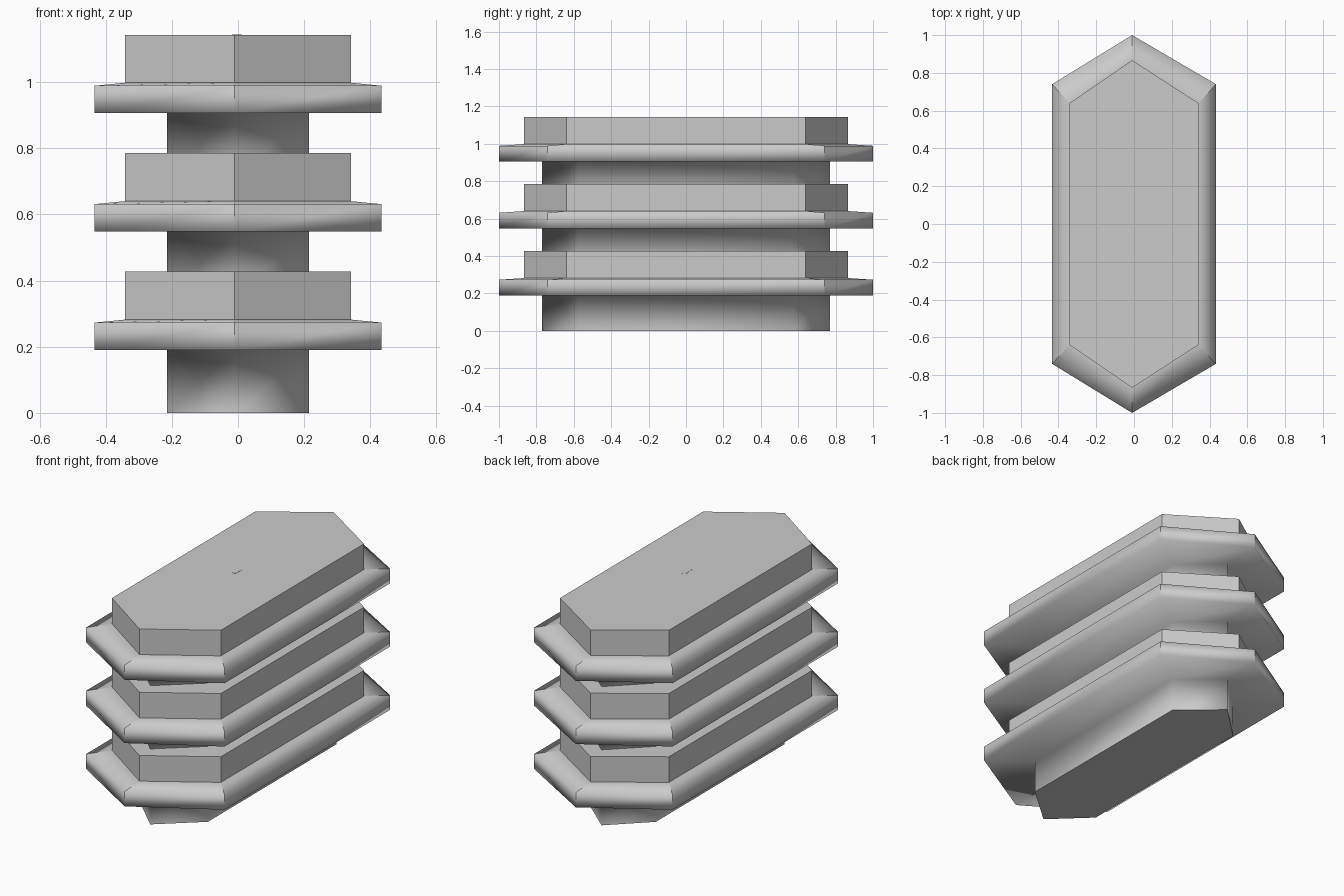
import bpy, bmesh, math

old = bpy.data.objects.get("Cube")
if old:
    bpy.data.objects.remove(old, do_unlink=True)

grey = bpy.data.materials.new("plain grey")
grey.use_nodes = True
colour = (0.6, 0.6, 0.6, 1)
grey.diffuse_color = colour
grey.node_tree.nodes["Principled BSDF"].inputs["Base Color"].default_value = colour

PITCH = 0.358
TOP = 0.427
TIP_X = -0.01


def finish(bm, name):
    bmesh.ops.recalc_face_normals(bm, faces=bm.faces)
    mesh = bpy.data.meshes.new(name)
    bm.to_mesh(mesh)
    bm.free()
    mesh.materials.append(grey)
    obj = bpy.data.objects.new(name, mesh)
    bpy.context.collection.objects.link(obj)
    return obj


def hexagon(bm, width, shoulder, tip, z):
    """Long six-sided ring with a point at the front and back."""
    outline = [(TIP_X, -tip), (width, -shoulder), (width, shoulder),
               (TIP_X, tip), (-width, shoulder), (-width, -shoulder)]
    return [bm.verts.new((x, y, z)) for x, y in outline]


# Tier profile: half width, shoulder y, tip y, height
CORE = (0.214, 0.575, 0.77)
RIM = (0.434, 0.74, 1.0)
BLOCK = (0.341, 0.64, 0.867)
PROFILE = [(*CORE, 0), (*CORE, 0.19), (*RIM, 0.19),
           (*RIM, 0.273), (*BLOCK, 0.282), (*BLOCK, TOP)]


def make_tier(name):
    bm = bmesh.new()
    rings = [hexagon(bm, *row) for row in PROFILE]
    bm.faces.new(rings[0][::-1])
    bm.faces.new(rings[-1])
    for level, (low, high) in enumerate(zip(rings, rings[1:])):
        for i in range(6):
            j = (i + 1) % 6
            face = bm.faces.new((low[i], low[j], high[j], high[i]))
            face.smooth = level < 4
    # Crisp corners on the rim and its sloped top, crisp borders round the caps and block
    for level in (2, 3):
        for a, b in zip(rings[level], rings[level + 1]):
            bm.edges.get((a, b)).smooth = False
    for ring in (rings[0], rings[4], rings[5]):
        for i in range(6):
            bm.edges.get((ring[i], ring[(i + 1) % 6])).smooth = False
    return finish(bm, name)


# Three stacked tiers
for n, name in enumerate(("lower_tier", "middle_tier", "upper_tier")):
    make_tier(name).location.z = n * PITCH

# Small rounded slot mark in the middle of the top
bm = bmesh.new()
radius, straight = 0.014, 0.022
ring = []
for k in range(18):
    end = 1 if k < 9 else -1
    angle = math.pi * (k if k < 9 else k - 1) / 8
    ring.append(bm.verts.new((radius * math.cos(angle),
                              radius * math.sin(angle) + end * straight, 0)))
base = bm.faces.new(ring)
top = bmesh.ops.extrude_face_region(bm, geom=[base])
bmesh.ops.translate(bm, vec=(0, 0, 0.002),
                    verts=[v for v in top["geom"] if isinstance(v, bmesh.types.BMVert)])
finish(bm, "top_slot_mark").location = (-0.004, 0, TOP + 2 * PITCH - 0.001)
